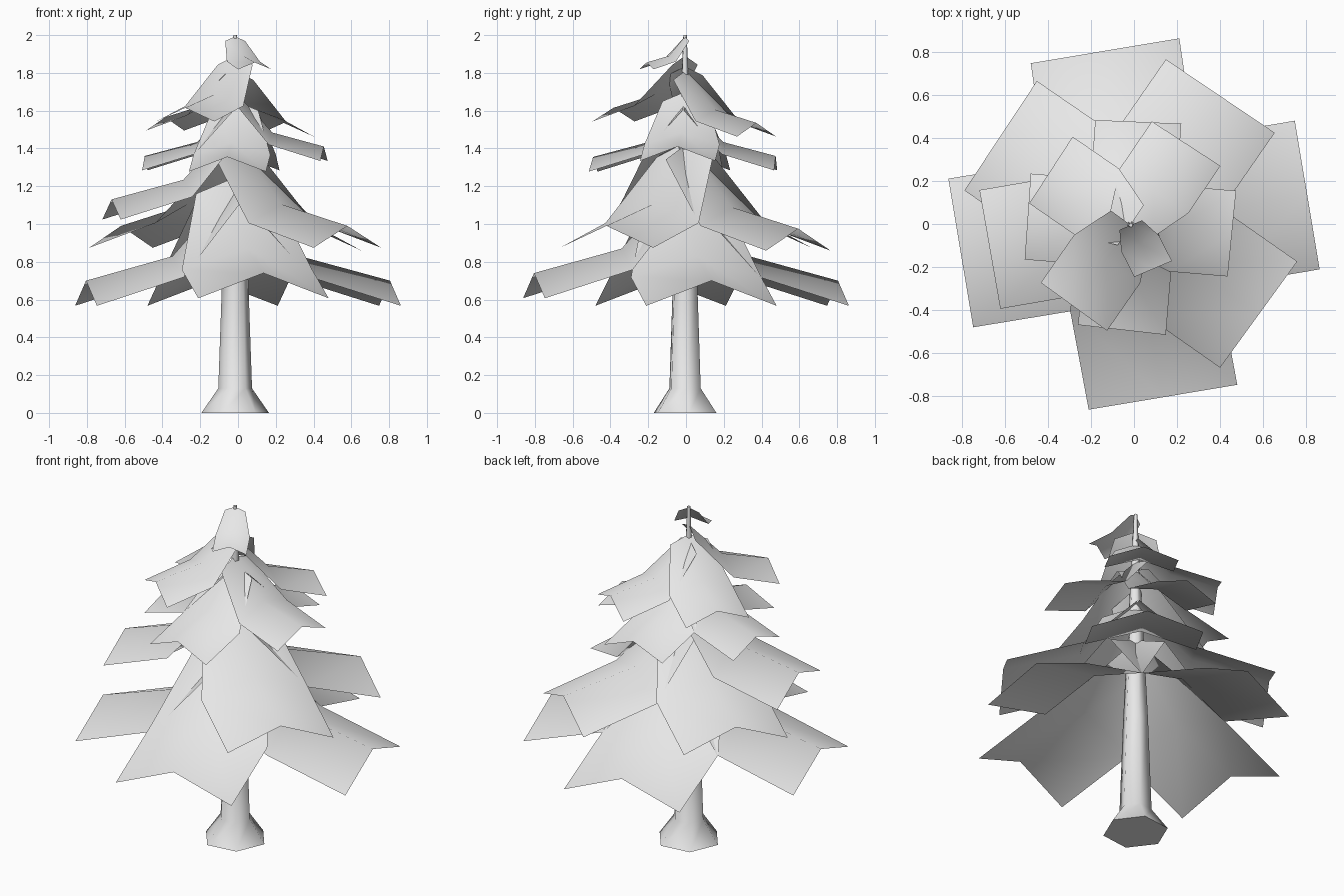
import bpy, bmesh, math
from mathutils import Vector

cube = bpy.data.objects.get("Cube")
if cube:
    bpy.data.objects.remove(cube, do_unlink=True)

grey = bpy.data.materials.new("plain_grey")
grey.use_nodes = True
colour = (0.8, 0.8, 0.8, 1)
grey.diffuse_color = colour
grey.node_tree.nodes["Principled BSDF"].inputs["Base Color"].default_value = colour

AXIS = Vector((-0.015, -0.005, 0))


def finish(name, bm):
    mesh = bpy.data.meshes.new(name)
    bm.to_mesh(mesh)
    bm.free()
    mesh.materials.append(grey)
    obj = bpy.data.objects.new(name, mesh)
    bpy.context.collection.objects.link(obj)
    return obj


def loft(bm, rows, closed=False):
    """Join rows of points with quads."""
    rows = [[bm.verts.new(p) for p in row] for row in rows]
    for a, b in zip(rows, rows[1:]):
        n = len(a)
        for i in range(n if closed else n - 1):
            j = (i + 1) % n
            bm.faces.new((a[i], a[j], b[j], b[i])).smooth = True
    return rows


# Trunk: six-sided, flared at the foot, tapering to a spike
bm = bmesh.new()
profile = [(0.18, 0), (0.09, 0.13), (0.07, 0.7), (0.042, 1.3), (0.018, 1.8), (0.01, 2.0)]
rings = []
for radius, z in profile:
    angles = [math.radians(7 + 60 * k) for k in range(6)]
    rings.append([AXIS + Vector((radius * math.cos(a), radius * math.sin(a), z)) for a in angles])
rings = loft(bm, rings, closed=True)
bm.faces.new(reversed(rings[0]))
bm.faces.new(rings[-1])
finish("trunk", bm)


def bough(name, angle, reach, half, tip_z):
    """Folded sheet: steep near the trunk, shallow outside, ridge along its middle."""
    a = math.radians(angle)
    out = Vector((math.cos(a), math.sin(a), 0))
    side = Vector((-out.y, out.x, 0))
    # distance out, width factor, ridge rise and edge drop in half widths
    stations = [(0.0, 0.6, 1.45, 0.25), (0.42, 1, 0.37, 0.32), (1, 1, 0, 0.38)]
    rows = []
    for dist, width, rise, drop in stations:
        centre = AXIS * (1 - dist) + out * reach * dist
        centre.z = tip_z + rise * half
        rows.append([centre + side * half * width * s - Vector((0, 0, drop * half * abs(s)))
                     for s in (-1, 0, 1)])
    bm = bmesh.new()
    loft(bm, rows)
    bmesh.ops.recalc_face_normals(bm, faces=bm.faces)
    if sum(f.normal.z for f in bm.faces) < 0:
        bmesh.ops.reverse_faces(bm, faces=bm.faces)
    finish(name, bm)


# Tiers of boughs: (angle, reach, half width, tip height)
tiers = {
    "bottom_bough": [(9.5, 0.816, 0.35, 0.70), (99.5, 0.816, 0.35, 0.70),
                     (189.5, 0.816, 0.35, 0.70), (279.5, 0.816, 0.35, 0.74)],
    "lower_bough": [(-36, 0.716, 0.305, 0.99), (56, 0.717, 0.305, 0.975),
                    (146.5, 0.743, 0.305, 0.99), (190, 0.68, 0.28, 1.13)],
    "middle_bough": [(-5.6, 0.457, 0.2, 1.41), (87.6, 0.475, 0.2, 1.36),
                     (176, 0.495, 0.2, 1.36), (263.5, 0.495, 0.205, 1.355)],
    "upper_bough": [(57, 0.445, 0.19, 1.535), (147, 0.46, 0.185, 1.565),
                    (234, 0.475, 0.19, 1.615)],
    "top_bough": [(-67, 0.227, 0.095, 1.855)],
}
for name, boughs in tiers.items():
    for i, spec in enumerate(boughs):
        bough(f"{name}_{i + 1}", *spec)
